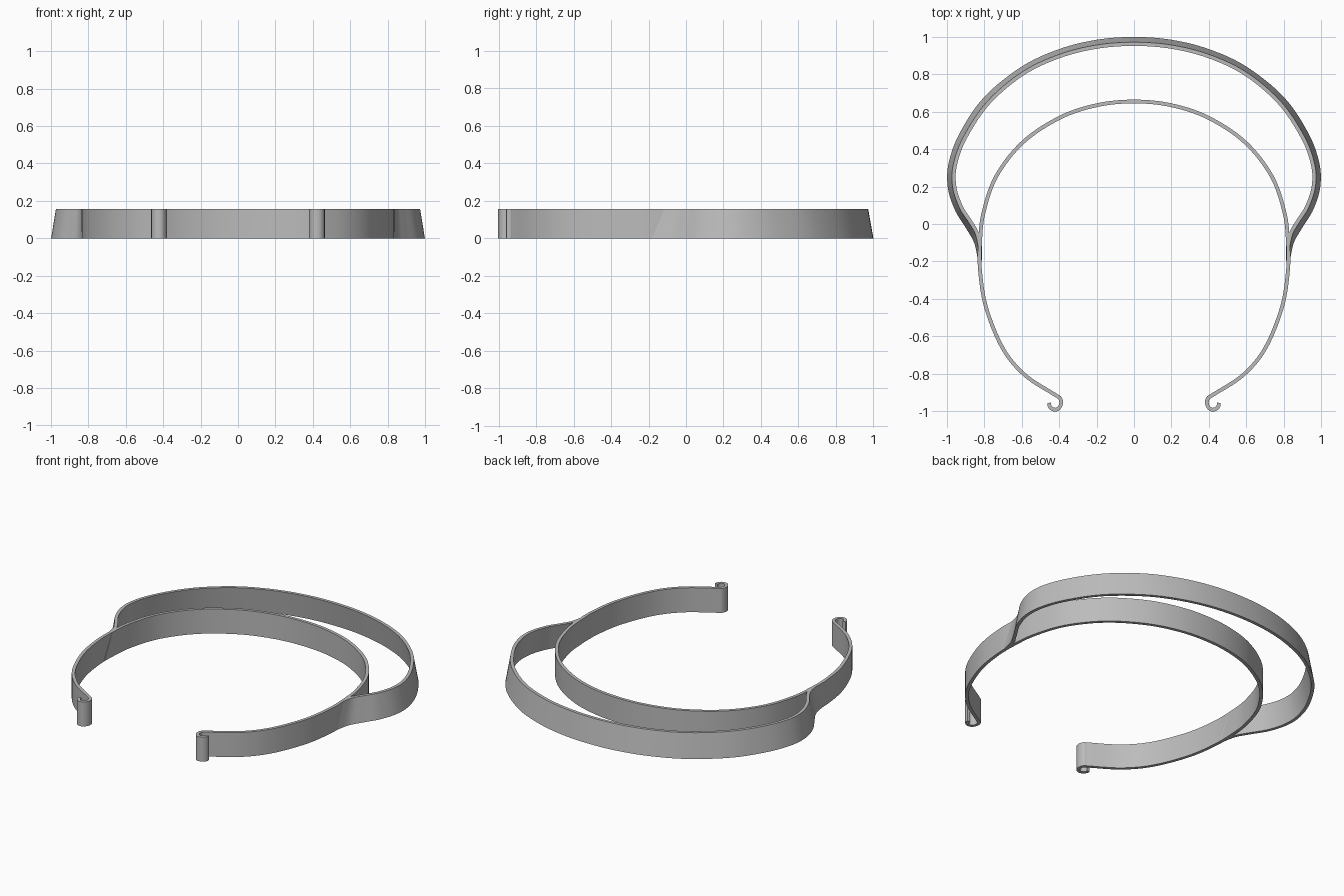
import bpy
import bmesh
from mathutils import Vector

cube = bpy.data.objects.get("Cube")
if cube:
    bpy.data.objects.remove(cube)

HEIGHT = 0.157
WALL = 0.02

grey = bpy.data.materials.new("grey_plastic")
grey.use_nodes = True
colour = (0.5, 0.5, 0.5, 1)
grey.diffuse_color = colour
grey.node_tree.nodes["Principled BSDF"].inputs["Base Color"].default_value = colour


def full_path(half, steps=8):
    """Mirror a half outline that starts on the centre line, then smooth it."""
    pts = [Vector((-x, y)) for x, y in reversed(half[1:])]
    pts += [Vector(p) for p in half]
    pts = [2 * pts[0] - pts[1]] + pts + [2 * pts[-1] - pts[-2]]
    path = []
    for a, b, c, d in zip(pts, pts[1:], pts[2:], pts[3:]):
        for i in range(steps):
            t = i / steps
            path.append(0.5 * (2 * b + (c - a) * t + (2 * a - 5 * b + 4 * c - d) * t ** 2
                               + (3 * b - a - 3 * c + d) * t ** 3))
    return path + [pts[-2]]


def inset(path, distance):
    """Move a path sideways, towards the inside of the band."""
    result = []
    for i, p in enumerate(path):
        t = (path[min(i + 1, len(path) - 1)] - path[max(i - 1, 0)]).normalized()
        result.append(p + Vector((t.y, -t.x)) * distance)
    return result


def band(name, low, high):
    """Thin upright wall between a bottom outline and a top outline."""
    bm = bmesh.new()
    rings = []
    for corners in zip(low, inset(low, WALL), inset(high, WALL), high):
        rings.append([bm.verts.new((p.x, p.y, z))
                      for p, z in zip(corners, (0, 0, HEIGHT, HEIGHT))])
    for a, b in zip(rings, rings[1:]):
        for k in range(4):
            n = (k + 1) % 4
            bm.faces.new((a[k], a[n], b[n], b[k]))
    bm.faces.new(rings[0])
    bm.faces.new(rings[-1])
    bmesh.ops.recalc_face_normals(bm, faces=bm.faces[:])
    mesh = bpy.data.meshes.new(name)
    bm.to_mesh(mesh)
    bm.free()
    mesh.materials.append(grey)
    obj = bpy.data.objects.new(name, mesh)
    bpy.context.collection.objects.link(obj)
    bpy.ops.object.select_all(action="DESELECT")
    obj.select_set(True)
    bpy.context.view_layer.objects.active = obj
    bpy.ops.object.shade_smooth_by_angle(angle=0.6)


# Head band, open at the front, with a small curled hook on each end
head = full_path([(0, .665), (.2, .645), (.4, .578), (.6, .445), (.745, .26),
                  (.815, .06), (.833, -.1), (.833, -.25), (.8, -.45), (.71, -.67),
                  (.59, -.815), (.43, -.92), (.405, -.936), (.4, -.96), (.412, -.98),
                  (.43, -.981), (.442, -.97), (.444, -.955)])
# The curl lies on the outer side, so the wall is inset from the outer outline
band("head_band", head, head)

# Visor band, sloping inwards to the top and blending into the head band
visor_low = full_path([(0, 1), (.2, .985), (.4, .935), (.6, .842), (.8, .68), (.93, .49),
                       (.99, .33), (.996, .2), (.96, .08), (.9, -.02), (.855, -.1), (.833, -.2)])
visor_high = full_path([(0, .972), (.2, .957), (.4, .907), (.6, .812), (.785, .655), (.91, .47),
                        (.966, .32), (.97, .2), (.935, .09), (.885, .01), (.85, -.05), (.833, -.12)])
band("visor_band", visor_low, visor_high)
